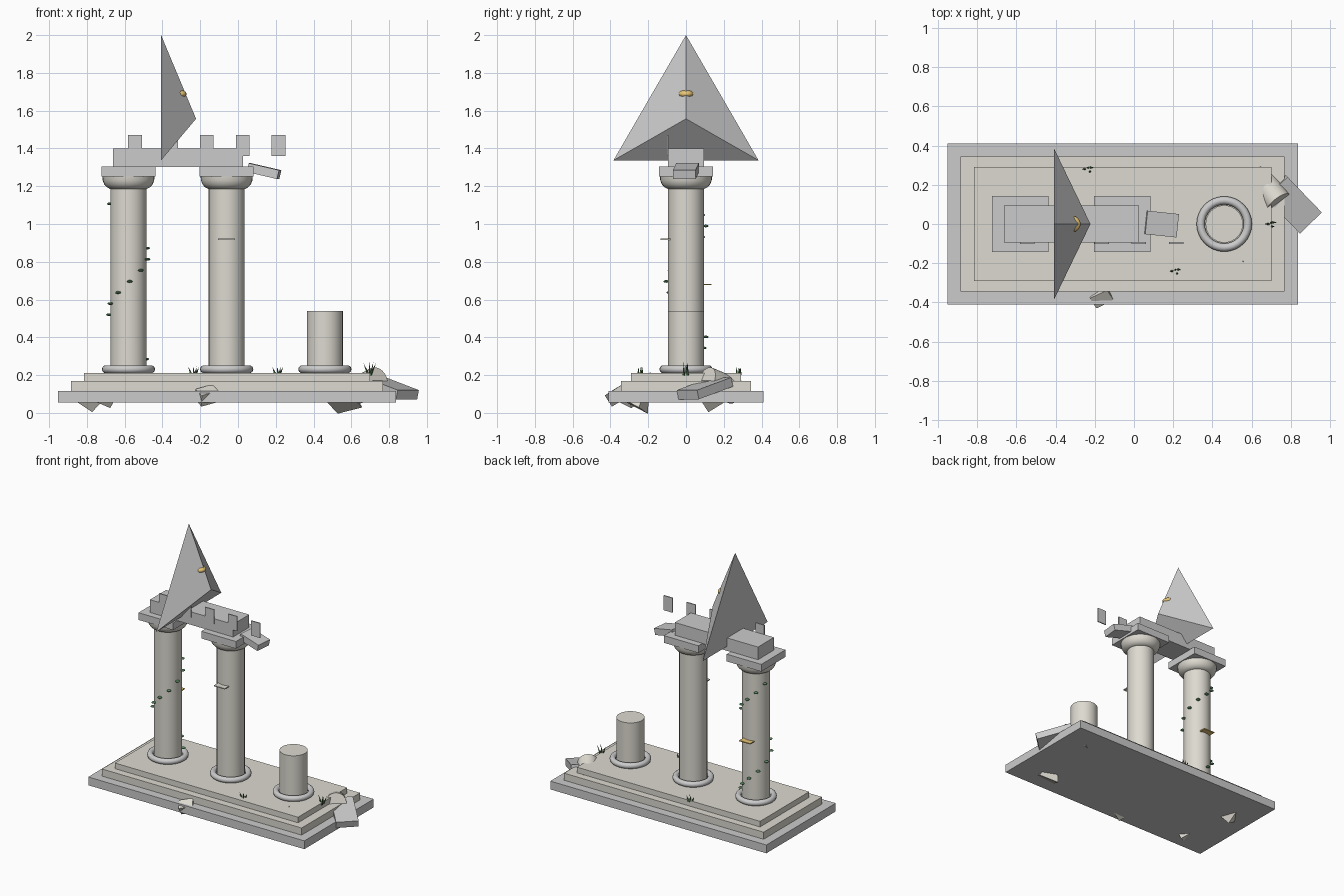
import bpy, bmesh, math
from math import radians, sin, cos, pi
from mathutils import Vector

if "Cube" in bpy.data.objects:
    bpy.data.objects.remove(bpy.data.objects["Cube"])


def material(name, rgb):
    m = bpy.data.materials.new(name)
    m.diffuse_color = (*rgb, 1)
    m.use_nodes = True
    m.node_tree.nodes["Principled BSDF"].inputs["Base Color"].default_value = m.diffuse_color
    return m


STONE = material("warm_stone", (0.72, 0.70, 0.63))
GREEN = material("leaf_green", (0.10, 0.26, 0.12))
GRASS = material("grass_green", (0.08, 0.18, 0.07))
GOLD = material("gold", (0.80, 0.56, 0.18))


def finish(name, mat=None, smooth=False):
    o = bpy.context.object
    o.name = name
    if mat:
        o.data.materials.append(mat)
    if smooth:
        bpy.ops.object.shade_smooth_by_angle(angle=radians(40))
    return o


def box(name, center, size, rot=(0, 0, 0), mat=None):
    bpy.ops.mesh.primitive_cube_add(size=1, location=center,
                                    rotation=[radians(a) for a in rot])
    bpy.context.object.scale = size
    return finish(name, mat)


def span(name, x0, x1, y, z0, z1, mat=None):
    return box(name, ((x0 + x1) / 2, 0, (z0 + z1) / 2), (x1 - x0, 2 * y, z1 - z0), mat=mat)


def ball(name, center, scale, mat):
    bpy.ops.mesh.primitive_uv_sphere_add(segments=16, ring_count=8, radius=1, location=center)
    bpy.context.object.scale = scale
    return finish(name, mat, True)


def lathe(name, x, profile, mat, n=32):
    """Closed solid of revolution around a vertical axis at x."""
    bm = bmesh.new()
    rings = [[bm.verts.new((x + r * cos(2 * pi * i / n), r * sin(2 * pi * i / n), z))
              for i in range(n)] for r, z in profile]
    for a, b in zip(rings, rings[1:]):
        for i in range(n):
            j = (i + 1) % n
            bm.faces.new((a[i], a[j], b[j], b[i]))
    bm.faces.new(rings[0][::-1])
    bm.faces.new(rings[-1])
    me = bpy.data.meshes.new(name)
    bm.to_mesh(me)
    bm.free()
    o = bpy.data.objects.new(name, me)
    bpy.context.collection.objects.link(o)
    bpy.context.view_layer.objects.active = o
    o.select_set(True)
    finish(name, mat, True)
    o.select_set(False)


# Stepped platform
span("step_bottom", -0.952, 0.836, 0.41, 0.055, 0.117)
span("step_middle", -0.884, 0.768, 0.345, 0.117, 0.17, STONE)
span("step_top", -0.816, 0.70, 0.29, 0.17, 0.212, STONE)

# Columns: two whole with capitals, one broken stump
for x, top, label in ((-0.58, 1.195, "left"), (-0.06, 1.195, "middle"), (0.46, 0.54, "broken")):
    lathe(label + "_shaft", x, [(0.095, 0.2), (0.095, top)], STONE)
    bpy.ops.mesh.primitive_torus_add(major_radius=0.12, minor_radius=0.021, major_segments=32,
                                     minor_segments=10, location=(x, 0, 0.231))
    finish(label + "_base_ring", None, True)
    if top > 1:
        lathe(label + "_echinus", x, [(0.096, 1.185), (0.115, 1.195), (0.128, 1.21),
                                      (0.136, 1.23), (0.138, 1.252)], STONE)
        box(label + "_abacus", (x, 0, 1.278), (0.286, 0.286, 0.054))

# Beam, its broken end, and thin front plates
span("beam", -0.662, 0.026, 0.095, 1.303, 1.40)
box("beam_fragment", (0.138, 0, 1.28), (0.165, 0.12, 0.048), (0, 13, -6))
for i in range(5):
    box("front_plate", (-0.545 + 0.19 * i, -0.097, 1.415), (0.073, 0.008, 0.11))

# Gable remnant: three-sided pyramid with its tip facing +x
bm = bmesh.new()
back, left, right, tip = [bm.verts.new(p) for p in (
    (-0.407, 0, 2.0), (-0.407, -0.384, 1.337), (-0.407, 0.384, 1.337), (-0.222, 0, 1.557))]
for f in ((back, right, left), (back, left, tip), (back, tip, right), (left, right, tip)):
    bm.faces.new(f)
bmesh.ops.recalc_face_normals(bm, faces=bm.faces)
me = bpy.data.meshes.new("gable")
bm.to_mesh(me)
bm.free()
bpy.context.collection.objects.link(bpy.data.objects.new("gable", me))
ball("gable_ornament", (-0.312, 0, 1.688), (0.04, 0.04, 0.023), GOLD)

# Chips in the shafts
box("front_chip", (-0.06, -0.105, 0.92), (0.09, 0.06, 0.007), mat=STONE)
box("back_chip", (-0.58, 0.105, 0.68), (0.09, 0.06, 0.007), mat=GOLD)

# Fallen drum and slab
a, b = Vector((0.625, 0.255, 0.115)), Vector((0.735, 0.11, 0.175))
bpy.ops.mesh.primitive_cylinder_add(vertices=32, radius=0.07, depth=(b - a).length,
                                    location=(a + b) / 2,
                                    rotation=(b - a).to_track_quat('Z', 'Y').to_euler())
finish("fallen_drum", STONE, True)
box("fallen_slab", (0.81, 0.10, 0.13), (0.26, 0.155, 0.05), (0, 15, -46))

# Rubble
bpy.ops.mesh.primitive_cone_add(vertices=4, radius1=0.10, depth=0.2, location=(0.56, -0.235, 0.13),
                                rotation=(radians(-28), radians(8), radians(20)))
finish("rubble_shard", STONE)
for p, s, r in (((-0.165, -0.365, 0.092), (0.10, 0.07, 0.07), (30, -14, 25)),
                ((-0.72, -0.29, 0.085), (0.10, 0.09, 0.06), (25, 18, 40)),
                ((-0.78, 0.125, 0.09), (0.10, 0.10, 0.10), (38, 32, 20))):
    box("rubble_block", p, s, r, STONE)

# Ivy leaves spiralling up the left column
for i in range(15):
    z = 0.285 + 0.0587 * i
    t = pi / 2 + (z - 0.39) / 0.6 * 2 * pi
    ball("ivy_leaf", (-0.58 + 0.105 * cos(t), 0.105 * sin(t), z), (0.015, 0.015, 0.007), GREEN)

# Grass tufts
for x, y, h in ((0.697, 0, 0.07), (0.21, -0.24, 0.045), (-0.235, 0.28, 0.045)):
    for k, (dx, dy, lean) in enumerate(((-0.02, 0, -22), (0.0, 0.006, -4),
                                        (0.012, -0.012, 12), (0.02, 0.008, 24))):
        bpy.ops.mesh.primitive_cone_add(vertices=5, radius1=0.007, depth=h,
                                        location=(x + dx, y + dy, 0.205 + h * 0.4),
                                        rotation=(0, radians(lean), 0))
        finish("grass_blade", GRASS)
